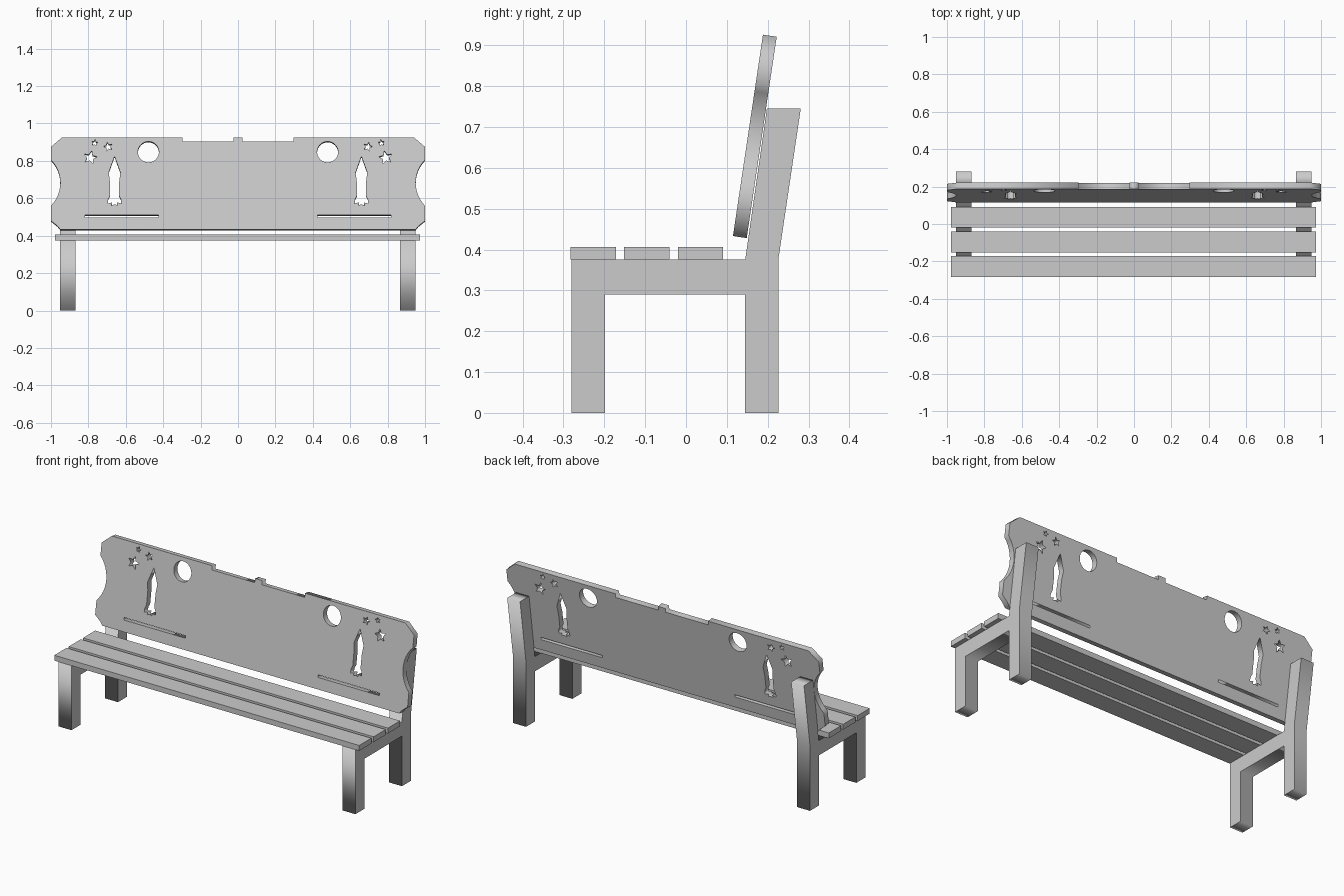
import bpy
from math import sin, cos, pi, atan, radians

if "Cube" in bpy.data.objects:
    bpy.data.objects.remove(bpy.data.objects["Cube"])

TILT = atan(0.149)          # backrest lean
Z0 = 0.433                  # lower front edge of the backrest


def extrude_profile(name, loops, thickness, location, rotation):
    """Fill closed 2D loops (inner loops become holes), extrude, turn into a mesh."""
    curve = bpy.data.curves.new(name, 'CURVE')
    curve.dimensions = '2D'
    curve.fill_mode = 'BOTH'
    curve.extrude = thickness / 2
    for loop in loops:
        spline = curve.splines.new('POLY')
        spline.points.add(len(loop) - 1)
        for p, (x, y) in zip(spline.points, loop):
            p.co = (x, y, 0, 1)
        spline.use_cyclic_u = True
    obj = bpy.data.objects.new(name, curve)
    bpy.context.collection.objects.link(obj)
    obj.location = location
    obj.rotation_euler = rotation
    bpy.ops.object.select_all(action='DESELECT')
    obj.select_set(True)
    bpy.context.view_layer.objects.active = obj
    bpy.ops.object.convert(target='MESH')
    return bpy.context.object


def circle(cx, cz, r, n=32):
    return [(cx + r * cos(2 * pi * i / n), cz + r * sin(2 * pi * i / n)) for i in range(n)]


def star(cx, cz, r, turn):
    pts = []
    for i in range(10):
        a = turn + pi / 2 + i * pi / 5
        k = r if i % 2 == 0 else r * 0.45
        pts.append((cx + k * cos(a), cz + k * sin(a)))
    return pts


def mirror(loop):
    return [(-x, z) for x, z in reversed(loop)]


# Side frames: front leg, rail and bent back post in one profile
frame = [(-0.28, 0), (-0.198, 0), (-0.198, 0.29), (0.145, 0.29), (0.145, 0),
         (0.226, 0), (0.226, 0.375), (0.281, 0.745), (0.198, 0.745),
         (0.145, 0.375), (-0.28, 0.375)]
for side, x in (("left", -0.911), ("right", 0.907)):
    extrude_profile(side + "_leg_frame", [frame], 0.082, (x, 0, 0), (pi / 2, 0, pi / 2))

# Seat slats
for i, y in enumerate((-0.2275, -0.096, 0.0355)):
    bpy.ops.mesh.primitive_cube_add(size=1, location=(-0.002, y, 0.3905))
    slat = bpy.context.object
    slat.name = f"seat_slat_{i + 1}"
    slat.scale = (1.952, 0.111, 0.031)

# Backrest outline, right half from the bottom up: corner cut, scooped side, top notch, tab
half = [(0.95, 0.433), (0.965, 0.452), (1.0, 0.48), (1.0, 0.56)]
R, mid, span = 0.175, 0.6825, 0.1225
a_max = atan(span / (R - 0.05))
for i in range(1, 12):
    a = -a_max + 2 * a_max * i / 12
    half.append((1.125 - R * cos(a), mid + R * sin(a)))
half += [(1.0, 0.805), (1.0, 0.875), (0.94, 0.926), (0.297, 0.926), (0.297, 0.903),
         (0.023, 0.903), (0.023, 0.926)]
loops = [half + mirror(half)]

# Cutouts: rocket, round hole, slot and stars on each side
rocket_half = [(0.016, 0.562), (0.013, 0.578), (0.036, 0.572), (0.034, 0.594),
               (0.025, 0.612), (0.025, 0.69), (0.031, 0.738)]
rocket = [(0, 0.568)] + rocket_half + [(0, 0.824)] + mirror(rocket_half)
cutouts = [
    [(x + 0.66, z) for x, z in rocket],
    circle(0.479, 0.848, 0.056),
    [(0.424, 0.497), (0.818, 0.497), (0.818, 0.511), (0.424, 0.511)],
    star(0.79, 0.818, 0.037, radians(12)),
    star(0.694, 0.876, 0.025, radians(-15)),
    star(0.766, 0.896, 0.018, radians(10)),
]
for c in cutouts:
    loops += [c, mirror(c)]

# Lay the outline along the leaning plane
loops = [[(x, (z - Z0) / cos(TILT)) for x, z in loop] for loop in loops]
T = 0.034
extrude_profile("backrest", loops, T,
                (0, 0.115 + T / 2 * cos(TILT), Z0 - T / 2 * sin(TILT)),
                (pi / 2 - TILT, 0, 0))
